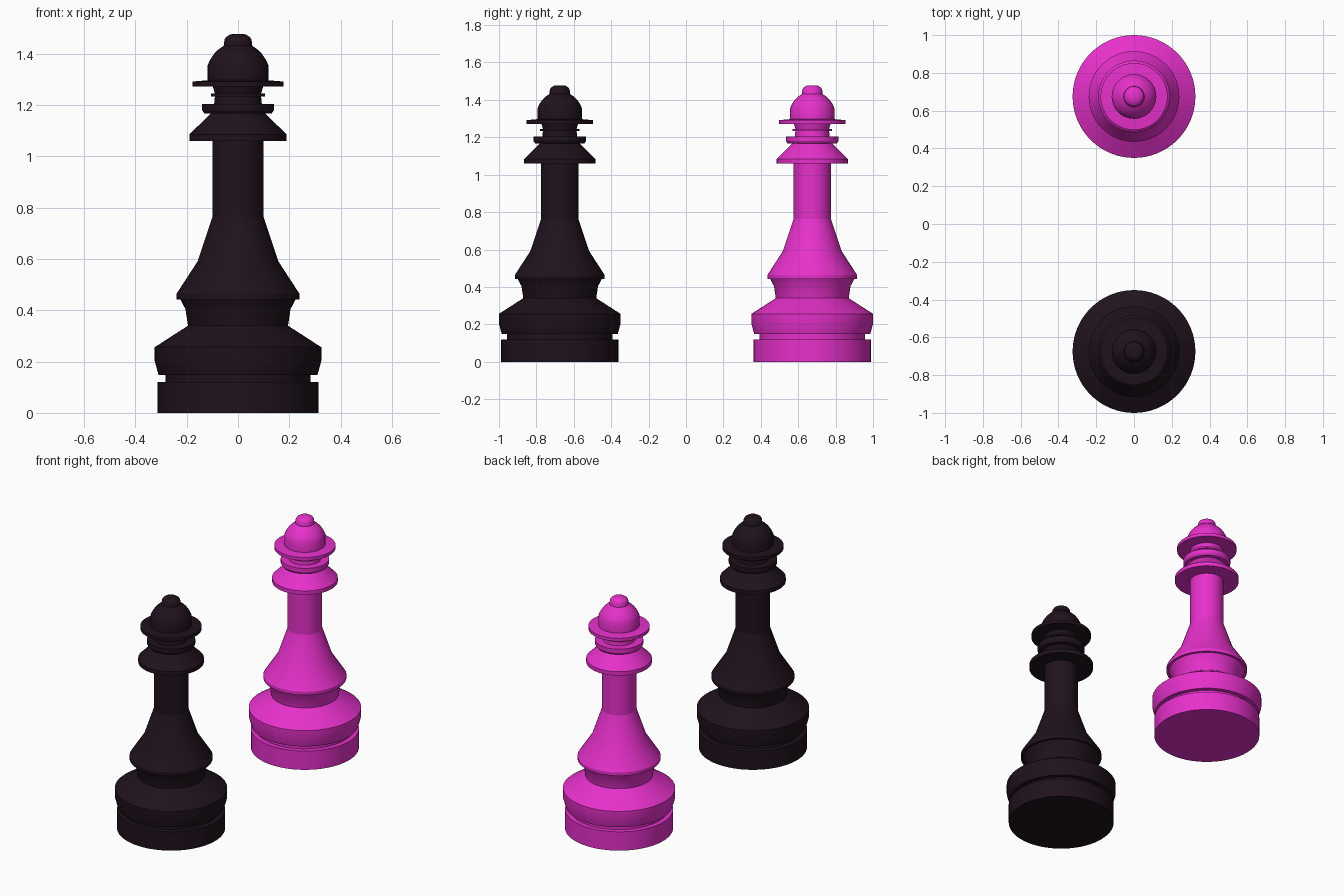
import bpy
import bmesh
import math

if "Cube" in bpy.data.objects:
    bpy.data.objects.remove(bpy.data.objects["Cube"])

SEGMENTS = 64
OFFSET = 0.675

# Profile of each turned section, (radius, height) from bottom to top
SECTIONS = {
    "base": [(0, 0), (0.313, 0), (0.313, 0.12), (0.283, 0.12), (0.283, 0.148),
             (0.31, 0.148), (0.325, 0.203), (0.325, 0.256), (0.195, 0.34)],
    "body": [(0.195, 0.34), (0.205, 0.405), (0.225, 0.443), (0.24, 0.443),
             (0.24, 0.464), (0.158, 0.59), (0.1, 0.763)],
    "shaft": [(0.1, 0.763), (0.1, 1.06)],
    "skirt_collar": [(0.1, 1.06), (0.19, 1.06), (0.19, 1.085), (0.107, 1.167)],
    "neck_rings": [(0.107, 1.167), (0.131, 1.167), (0.14, 1.18), (0.14, 1.205),
                   (0.093, 1.205), (0.09, 1.233), (0.105, 1.233), (0.105, 1.245),
                   (0.09, 1.245), (0.098, 1.272)],
    "brim": [(0.098, 1.272), (0.177, 1.272), (0.177, 1.292), (0.118, 1.297)],
    "dome": [(0.118, 1.297), (0.118, 1.357), (0.108, 1.378), (0.094, 1.399),
             (0.076, 1.417), (0.055, 1.432)],
    "finial": [(0.055, 1.432), (0.053, 1.455), (0.046, 1.466), (0.03, 1.476),
               (0, 1.478)],
}


def lathe(name, profile, y, material):
    bm = bmesh.new()
    rings = []
    for r, z in profile:
        count = SEGMENTS if r > 0 else 1
        rings.append([bm.verts.new((r * math.cos(math.tau * i / count),
                                    r * math.sin(math.tau * i / count), z))
                      for i in range(count)])
    for low, high in zip(rings, rings[1:]):
        for i in range(SEGMENTS):
            j = (i + 1) % SEGMENTS
            if len(low) == 1:
                bm.faces.new((low[0], high[j], high[i]))
            elif len(high) == 1:
                bm.faces.new((low[i], low[j], high[0]))
            else:
                bm.faces.new((low[i], low[j], high[j], high[i]))
    mesh = bpy.data.meshes.new(name)
    bm.to_mesh(mesh)
    bm.free()
    mesh.materials.append(material)
    obj = bpy.data.objects.new(name, mesh)
    obj.location.y = y
    bpy.context.collection.objects.link(obj)
    bpy.ops.object.select_all(action='DESELECT')
    obj.select_set(True)
    bpy.context.view_layer.objects.active = obj
    bpy.ops.object.shade_smooth_by_angle(angle=math.radians(30))


# Two identical pieces, dark in front and magenta behind
for label, side, color in (("dark", -1, (0.014, 0.006, 0.012, 1)),
                           ("magenta", 1, (0.8, 0.03, 0.6, 1))):
    mat = bpy.data.materials.new(label + "_finish")
    mat.diffuse_color = color
    mat.use_nodes = True
    mat.node_tree.nodes["Principled BSDF"].inputs["Base Color"].default_value = mat.diffuse_color
    for part, profile in SECTIONS.items():
        lathe(label + "_" + part, profile, side * OFFSET, mat)
